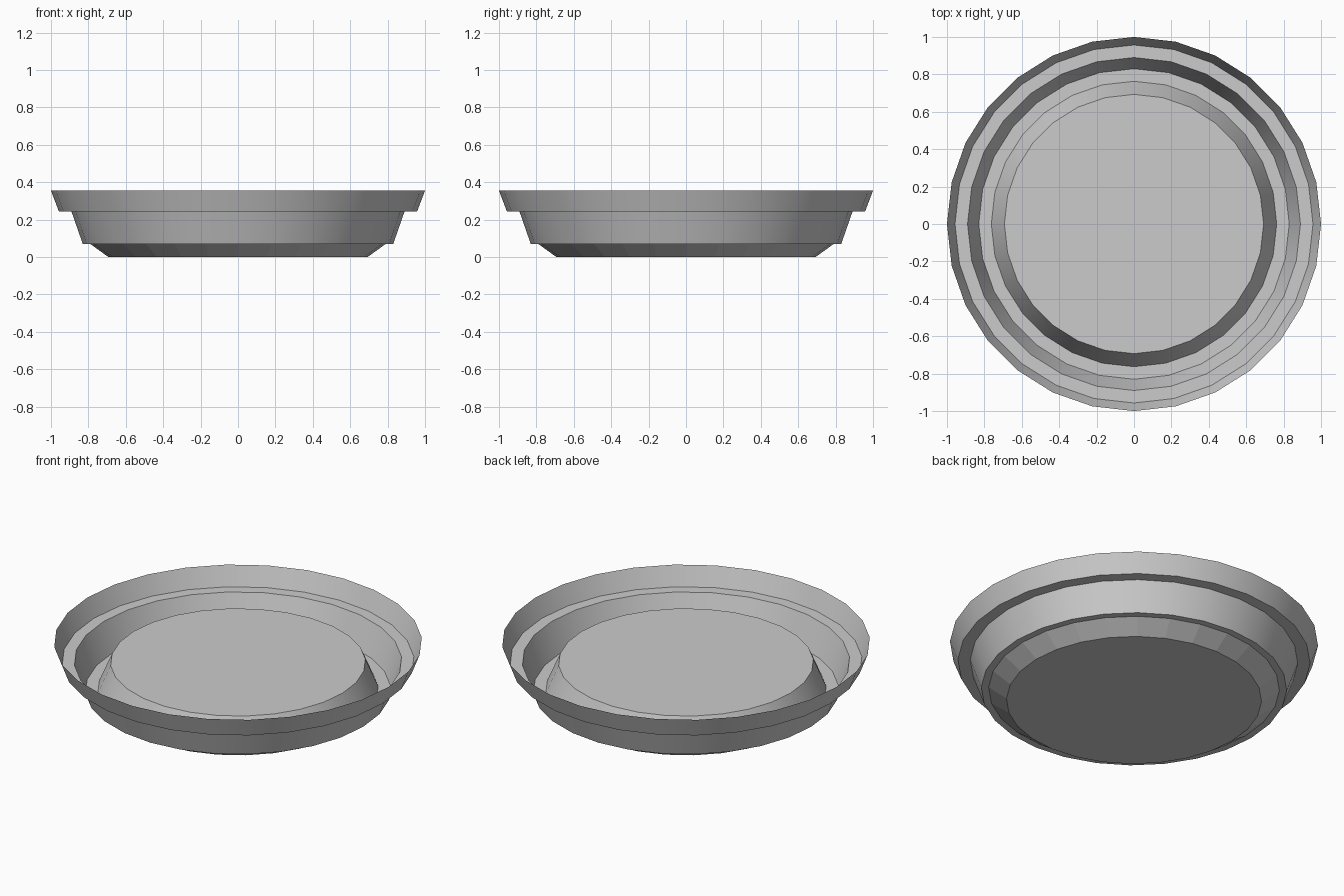
import bpy, bmesh, math

if "Cube" in bpy.data.objects:
    bpy.data.objects.remove(bpy.data.objects["Cube"])

SIDES = 28


def lathe(name, profile, smooth, cap_first):
    """Revolve (radius, z) points about z, capping the first ring."""
    bm = bmesh.new()
    rings = []
    for r, z in profile:
        rings.append([bm.verts.new((r * math.cos(2 * math.pi * i / SIDES),
                                    r * math.sin(2 * math.pi * i / SIDES), z))
                      for i in range(SIDES)])
    for a, b in zip(rings, rings[1:]):
        for i in range(SIDES):
            j = (i + 1) % SIDES
            # winding depends on which side of the sheet is the visible one
            quad = (a[i], b[i], b[j], a[j])
            bm.faces.new(quad if cap_first == "up" else quad[::-1])
    bm.faces.new(rings[0] if cap_first == "up" else rings[0][::-1])
    mesh = bpy.data.meshes.new(name)
    bm.to_mesh(mesh)
    bm.free()
    obj = bpy.data.objects.new(name, mesh)
    bpy.context.collection.objects.link(obj)
    if smooth:
        bpy.ops.object.select_all(action='DESELECT')
        obj.select_set(True)
        bpy.context.view_layer.objects.active = obj
        bpy.ops.object.shade_smooth_by_angle(angle=math.radians(30))
    return obj


# Thin tray: raised centre, gutter, stepped wall, flared rim
lathe("saucer_tray", [(0.693, 0.235), (0.763, 0.07), (0.83, 0.07),
                      (0.89, 0.242), (0.957, 0.242), (1.0, 0.355)],
      True, "up")

# Bevelled foot underneath
lathe("saucer_foot", [(0.693, 0.0), (0.79, 0.07)], False, "down")
